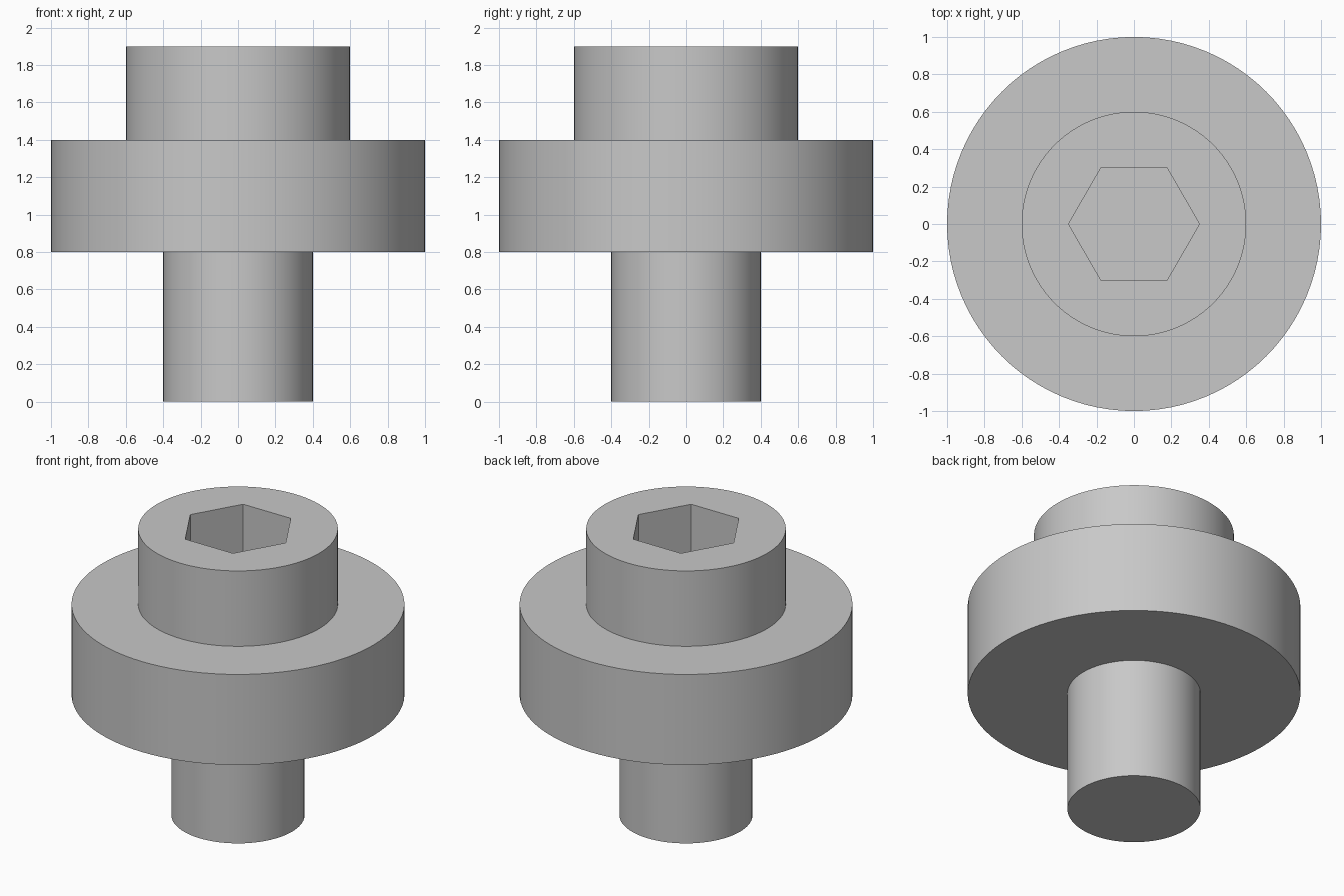
import bpy
import math

cube = bpy.data.objects.get("Cube")
if cube:
    bpy.data.objects.remove(cube, do_unlink=True)

steel = bpy.data.materials.new("grey steel")
steel.use_nodes = True
grey = (0.58, 0.58, 0.58, 1)
steel.diffuse_color = grey
steel.node_tree.nodes["Principled BSDF"].inputs["Base Color"].default_value = grey

SEGMENTS = 96


def lathe(name, profile):
    """Revolve a (radius, height) profile around z, closed by flat end caps."""
    verts, faces = [], []
    for radius, z in profile:
        for i in range(SEGMENTS):
            a = math.tau * i / SEGMENTS
            verts.append((radius * math.cos(a), radius * math.sin(a), z))
    for ring in range(len(profile) - 1):
        low = ring * SEGMENTS
        for i in range(SEGMENTS):
            j = (i + 1) % SEGMENTS
            faces.append((low + i, low + j, low + SEGMENTS + j, low + SEGMENTS + i))
    last = (len(profile) - 1) * SEGMENTS
    faces.append(tuple(reversed(range(SEGMENTS))))
    faces.append(tuple(range(last, last + SEGMENTS)))
    mesh = bpy.data.meshes.new(name)
    mesh.from_pydata(verts, [], faces)
    mesh.materials.append(steel)
    obj = bpy.data.objects.new(name, mesh)
    bpy.context.collection.objects.link(obj)
    return obj


# Stepped body: shank, wide flange, head
bolt = lathe("socket_head_bolt", [(0.4, 0), (0.4, 0.8), (1, 0.8),
                                  (1, 1.4), (0.6, 1.4), (0.6, 1.9)])

# Hexagonal socket cut into the head, corners along x
top, depth, overlap = 1.9, 0.4, 0.1
bpy.ops.mesh.primitive_cylinder_add(
    vertices=6, radius=0.35, depth=depth + overlap,
    location=(0, 0, top + (overlap - depth) / 2),
    rotation=(0, 0, math.radians(30)))
cutter = bpy.context.object
cutter.name = "hex_socket_cutter"
cutter.hide_render = True
cutter.data.materials.append(steel)

cut = bolt.modifiers.new("hex_socket", "BOOLEAN")
cut.operation = "DIFFERENCE"
cut.solver = "EXACT"
cut.object = cutter

bpy.ops.object.select_all(action="DESELECT")
bolt.select_set(True)
bpy.context.view_layer.objects.active = bolt
bpy.ops.object.modifier_apply(modifier=cut.name)
bpy.data.objects.remove(cutter, do_unlink=True)

# Smooth round walls, crisp rims and socket corners
bpy.ops.object.shade_smooth_by_angle(angle=math.radians(30))
